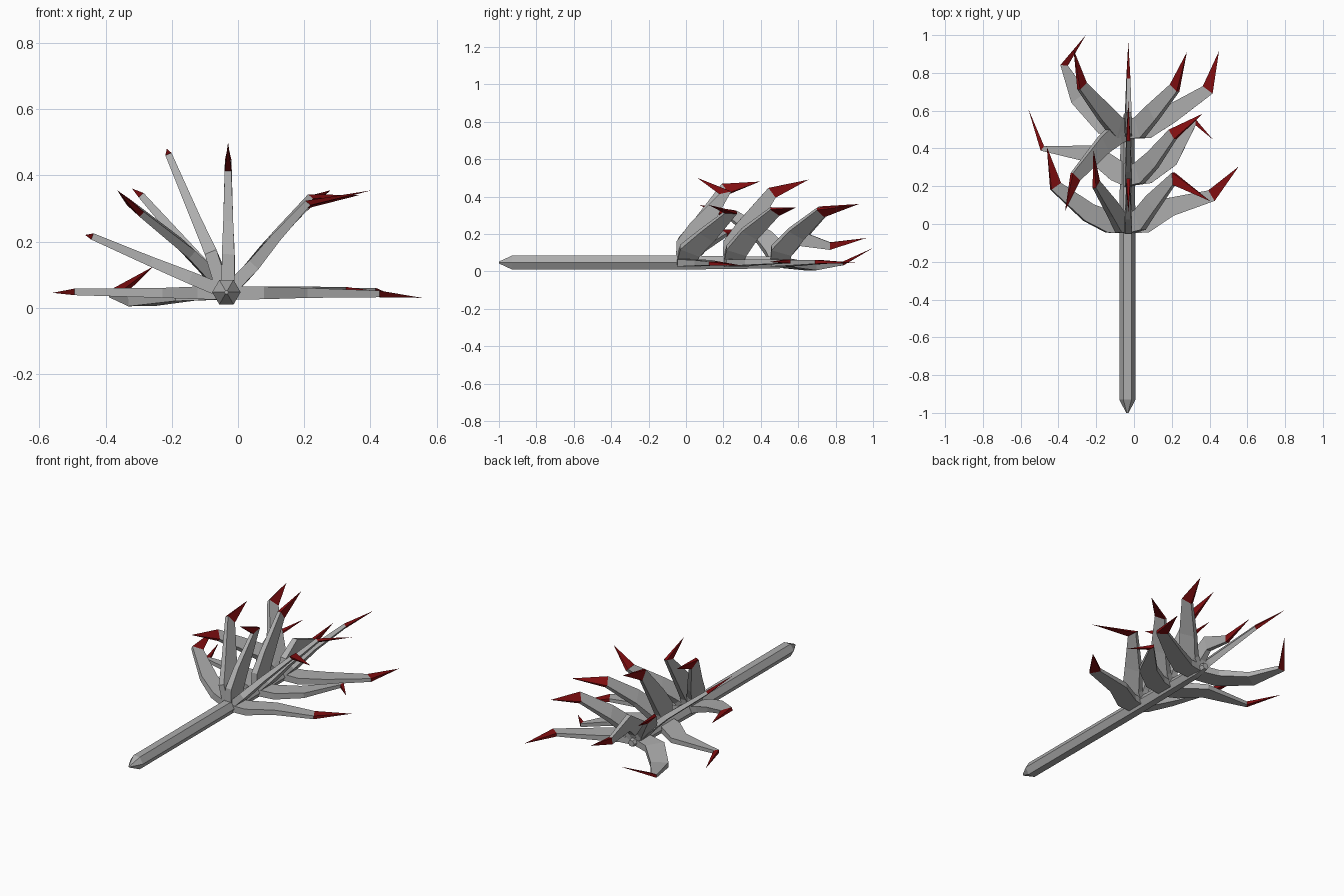
import bpy, bmesh, math
from mathutils import Vector

if "Cube" in bpy.data.objects:
    bpy.data.objects.remove(bpy.data.objects["Cube"])

AX, AZ = -0.035, 0.047          # shaft axis position


def material(name, col):
    m = bpy.data.materials.new(name)
    m.diffuse_color = (*col, 1)
    m.use_nodes = True
    m.node_tree.nodes["Principled BSDF"].inputs["Base Color"].default_value = m.diffuse_color
    return m


GREY = material("bare grey", (0.42, 0.42, 0.42))
RED = material("dark red", (0.22, 0.004, 0.005))


def finish(bm, name, mats):
    bmesh.ops.recalc_face_normals(bm, faces=bm.faces)
    me = bpy.data.meshes.new(name)
    bm.to_mesh(me)
    bm.free()
    for m in mats:
        me.materials.append(m)
    ob = bpy.data.objects.new(name, me)
    bpy.context.collection.objects.link(ob)


def loft(bm, rings):
    """Skin consecutive rings of equal size."""
    for a, b in zip(rings, rings[1:]):
        n = len(a)
        for i in range(n):
            bm.faces.new((a[i], a[(i + 1) % n], b[(i + 1) % n], b[i]))


# Six-sided shaft with a blunt pointed end
bm = bmesh.new()
rings = []
for y, r in ((-1, 0.006), (-0.93, 0.043), (0.0, 0.043), (0.5, 0.036), (0.58, 0.02)):
    rings.append([bm.verts.new((AX + r * math.cos(k * math.pi / 3), y,
                                AZ + r * math.sin(k * math.pi / 3))) for k in range(6)])
loft(bm, rings)
bm.faces.new(rings[0])
bm.faces.new(rings[-1])
finish(bm, "shaft", [GREY])


def arm(name, pts, size=1.0, end=0.065):
    """Bent tapering blade: flat section lofted along pts, last point is the red tip."""
    p = [Vector(q) for q in pts]
    out = p[3] - Vector((AX, 0, AZ))
    thick = Vector((0, 1, 0)).cross(Vector((out.x, 0, out.z))).normalized()
    widths = (0.10 * size, 0.115 * size, 0.10 * size, end)
    depths = (0.04, 0.038, 0.03, 0.02)
    bm = bmesh.new()
    rings = []
    for i in range(4):
        d = (p[i] - p[max(i - 1, 0)]).normalized() + (p[i + 1] - p[i]).normalized()
        w = d.cross(thick).normalized() * widths[i] / 2
        t = thick * depths[i] / 2
        rings.append([bm.verts.new(p[i] + w * a + t * b)
                      for a, b in ((-1, -1), (1, -1), (1, 1), (-1, 1))])
    loft(bm, rings)
    bm.faces.new(rings[0])
    tip = bm.verts.new(p[4])
    for i in range(4):              # red spike
        bm.faces.new((rings[3][i], rings[3][(i + 1) % 4], tip)).material_index = 1
    finish(bm, name, [GREY, RED])


# Lower tier
arm("lower_right_flat_arm", [(-.03, 0, .045), (.06, .01, .045), (.19, .09, .045),
                             (.41, .15, .042), (.555, .305, .03)])
arm("lower_right_raised_arm", [(-.03, 0, .05), (.03, .02, .11), (.095, .11, .19),
                               (.21, .24, .315), (.405, .12, .355)])
arm("lower_top_arm", [(-.03, 0, .05), (-.03, .01, .14), (-.03, .07, .23),
                      (-.03, .21, .42), (-.03, .06, .5)], 1.1)
arm("lower_left_steep_arm", [(-.045, 0, .05), (-.075, .01, .15), (-.115, .08, .24),
                             (-.2, .21, .44), (-.215, .395, .48)])
arm("lower_left_low_arm", [(-.045, 0, .05), (-.13, .01, .085), (-.24, .06, .13),
                           (-.415, .2, .205), (-.462, .41, .22)])

# Middle tier
arm("middle_right_flat_arm", [(-.03, .25, .045), (.07, .27, .045), (.19, .35, .048),
                              (.325, .54, .053), (.42, .445, .05)], 1, .035)
arm("middle_right_raised_arm", [(-.03, .25, .05), (.03, .27, .11), (.1, .34, .2),
                                (.205, .475, .32), (.365, .585, .34)])
arm("middle_top_arm", [(-.03, .25, .05), (-.03, .26, .14), (-.03, .32, .23),
                       (-.03, .46, .42), (-.03, .655, .49)], 1.1)
arm("middle_left_flat_arm", [(-.04, .25, .045), (-.09, .28, .045), (-.21, .37, .045),
                             (-.485, .4, .048), (-.56, .61, .045)], 1, .03)

# Upper tier, one arm swept backwards
arm("upper_right_flat_arm", [(-.03, .5, .045), (.07, .51, .045), (.19, .58, .045),
                             (.39, .71, .05), (.45, .915, .045)])
arm("upper_right_raised_arm", [(-.03, .5, .05), (.03, .51, .11), (.1, .59, .2),
                               (.215, .72, .315), (.28, .91, .355)])
arm("upper_top_arm", [(-.03, .5, .05), (-.03, .52, .12), (-.03, .6, .18),
                      (-.03, .77, .135), (-.03, .965, .178)], .9, .04)
arm("upper_left_swept_arm", [(-.04, .5, .05), (-.09, .48, .11), (-.16, .42, .18),
                             (-.31, .25, .3), (-.365, .07, .355)])
arm("upper_left_raised_arm", [(-.04, .5, .05), (-.09, .51, .11), (-.16, .59, .19),
                              (-.275, .73, .32), (-.32, .925, .36)])
arm("upper_left_flat_arm", [(-.04, .5, .045), (-.16, .53, .04), (-.29, .67, .02),
                            (-.37, .84, .042), (-.255, 1, .125)], 1, .04)
